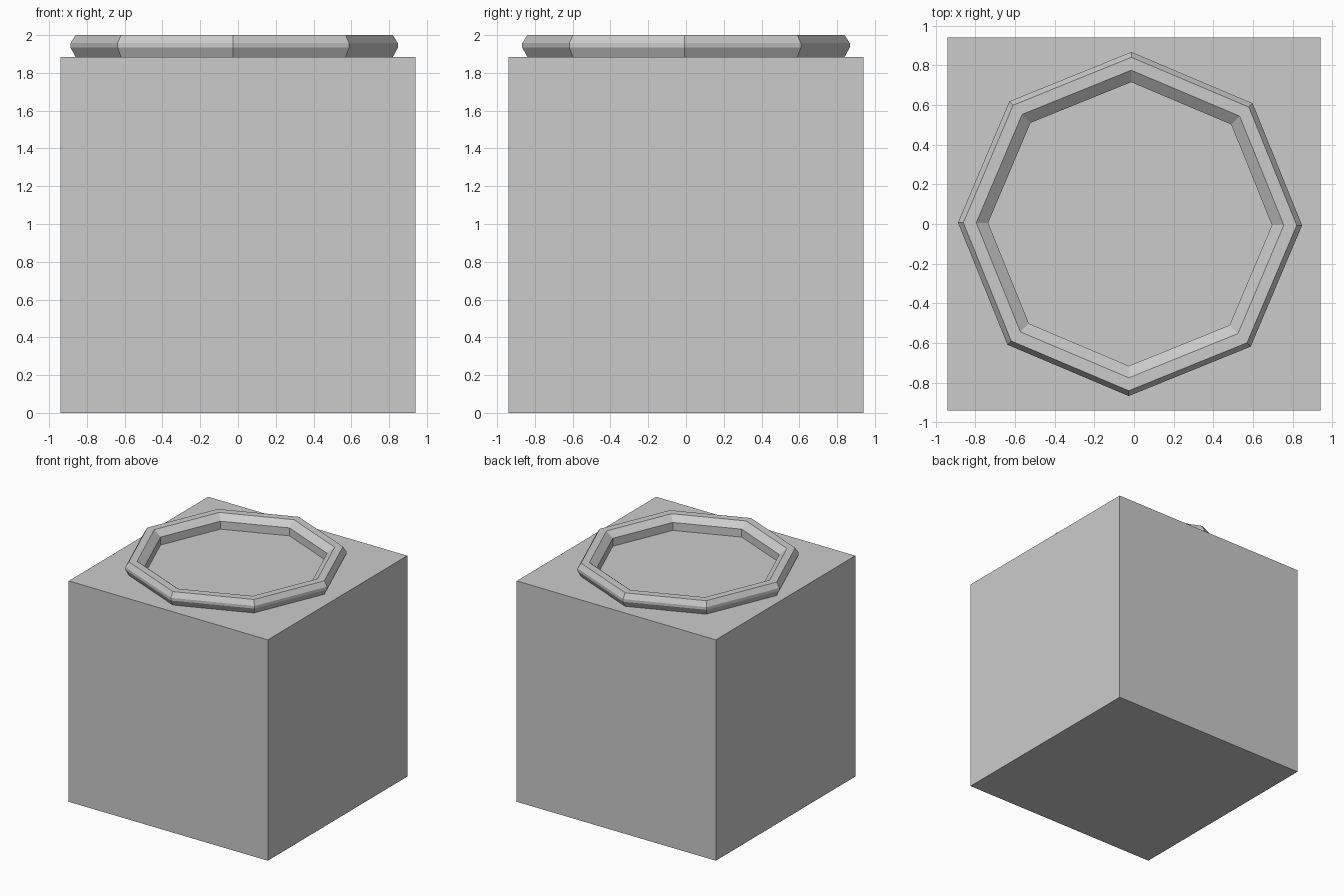
import bpy, bmesh, math

if "Cube" in bpy.data.objects:
    bpy.data.objects.remove(bpy.data.objects["Cube"])


def add_object(name, bm):
    bmesh.ops.recalc_face_normals(bm, faces=bm.faces)
    mesh = bpy.data.meshes.new(name)
    bm.to_mesh(mesh)
    bm.free()
    obj = bpy.data.objects.new(name, mesh)
    bpy.context.collection.objects.link(obj)
    return obj


# Block body
TOP = 1.885
bm = bmesh.new()
bmesh.ops.create_cube(bm, size=1)
bmesh.ops.scale(bm, vec=(1.88, 1.88, TOP), verts=bm.verts)
bmesh.ops.translate(bm, vec=(0, 0, TOP / 2), verts=bm.verts)
add_object("block", bm)

# Eight-sided raised rim: (radius, height) cross-section swept around
profile = [(0.715, TOP), (0.715, 1.953), (0.775, 2.0), (0.84, 2.0),
           (0.867, 1.957), (0.867, 1.934), (0.84, TOP)]
SIDES = 8
bm = bmesh.new()
rings = []
for i in range(SIDES):
    a = 2 * math.pi * i / SIDES
    rings.append([bm.verts.new((r * math.cos(a), r * math.sin(a), z))
                  for r, z in profile])
n = len(profile)
for i in range(SIDES):
    cur, nxt = rings[i], rings[(i + 1) % SIDES]
    for j in range(n):
        k = (j + 1) % n
        bm.faces.new((cur[j], nxt[j], nxt[k], cur[k]))
rim = add_object("rim_ring", bm)
rim.location = (-0.02, 0, 0)
rim.rotation_euler.z = math.radians(-0.45)
